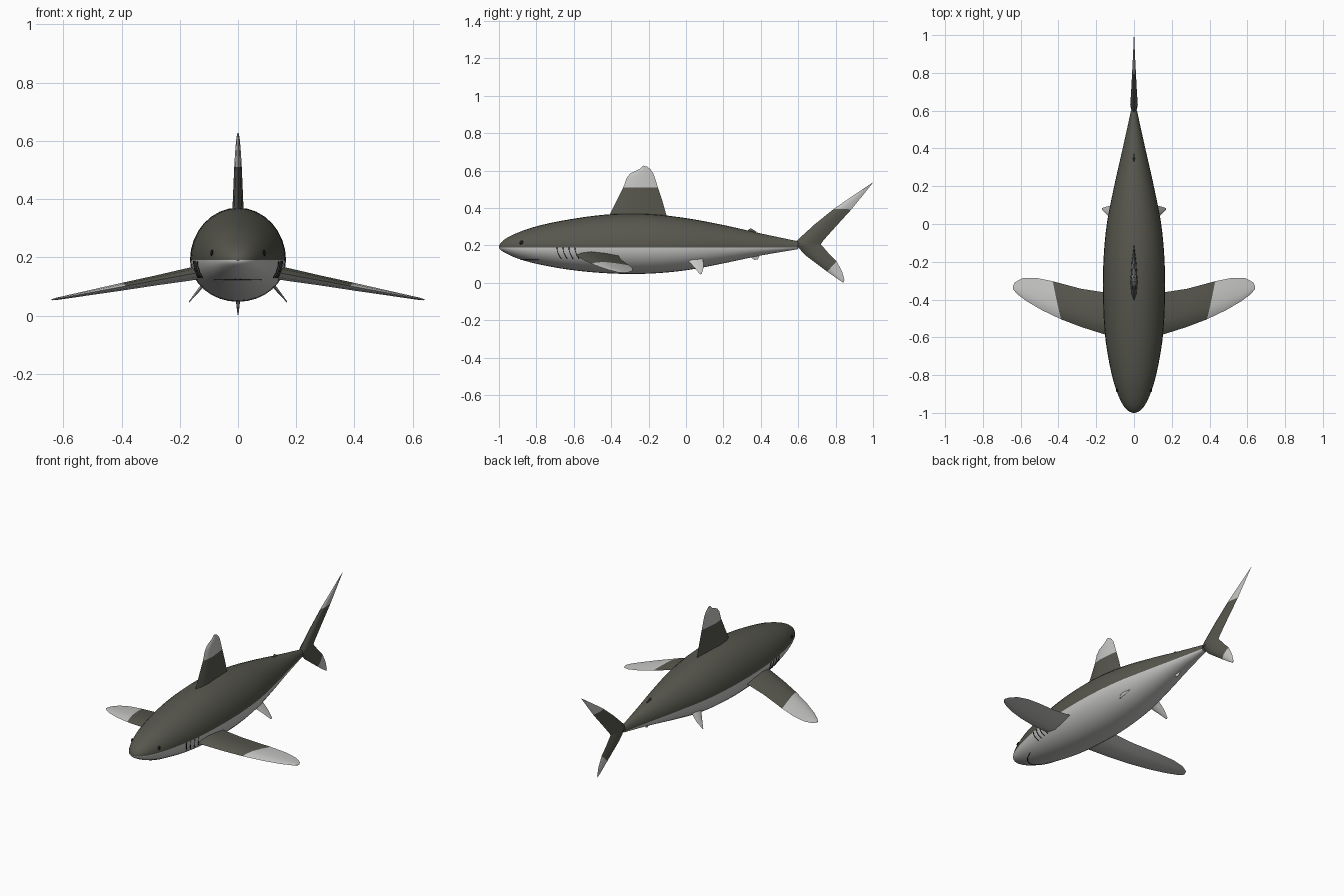
import bpy, bmesh, math
from mathutils import Vector

if "Cube" in bpy.data.objects:
    bpy.data.objects.remove(bpy.data.objects["Cube"])


def material(name, rgb):
    m = bpy.data.materials.new(name)
    m.diffuse_color = (*rgb, 1)
    m.use_nodes = True
    m.node_tree.nodes["Principled BSDF"].inputs["Base Color"].default_value = m.diffuse_color
    return m


DARK = material("dark olive grey", (0.095, 0.095, 0.076))
LIGHT = material("pale grey", (0.56, 0.56, 0.55))
BLACK = material("near black", (0.012, 0.012, 0.012))
MID = 0.19   # height of the line between back and belly

# Body profile: y, half width, top z, bottom z
PROFILE = [(-1, 0, .19, .19), (-.97, .05, .232, .162), (-.9, .086, .268, .13),
           (-.8, .117, .302, .102), (-.6, .152, .343, .067), (-.4, .164, .367, .05),
           (-.2, .162, .368, .049), (0, .144, .346, .067), (.2, .105, .309, .104),
           (.4, .06, .264, .146), (.6, .016, .222, .18)]
S = [math.sqrt(p[0] + 1) for p in PROFILE]


def body_at(y):
    """Half width, top and bottom of the body, smoothly interpolated."""
    s = math.sqrt(max(y + 1, 0))
    i = max(k for k in range(len(S) - 1) if S[k] <= s + 1e-9 or k == 0)
    h = S[i + 1] - S[i]
    t = min((s - S[i]) / h, 1)

    def slope(k, c):
        a, b = max(k - 1, 0), min(k + 1, len(S) - 1)
        return (PROFILE[b][c] - PROFILE[a][c]) / (S[b] - S[a])

    return [(2*t**3 - 3*t*t + 1) * PROFILE[i][c] + (t**3 - 2*t*t + t) * h * slope(i, c)
            + (3*t*t - 2*t**3) * PROFILE[i + 1][c] + (t**3 - t*t) * h * slope(i + 1, c)
            for c in (1, 2, 3)]


def surface_x(y, z):
    w, top, bot = body_at(y)
    r = (z - MID) / ((top - MID) if z > MID else (MID - bot))
    return w * math.sqrt(max(0, 1 - r * r))


def finish(name, bm, mats, angle=40):
    bmesh.ops.recalc_face_normals(bm, faces=bm.faces)
    me = bpy.data.meshes.new(name)
    bm.to_mesh(me)
    bm.free()
    for m in mats:
        me.materials.append(m)
    me.polygons.foreach_set("use_smooth", [True] * len(me.polygons))
    me.set_sharp_from_angle(angle=math.radians(angle))
    ob = bpy.data.objects.new(name, me)
    bpy.context.collection.objects.link(ob)
    return ob


def loft(bm, rings):
    """Skin closed rings of points, capping both ends."""
    vs = [[bm.verts.new(p) for p in r] for r in rings]
    n = len(vs[0])
    faces = [[bm.faces.new((a[j], a[(j + 1) % n], b[(j + 1) % n], b[j]))
              for j in range(n)] for a, b in zip(vs, vs[1:])]
    caps = [bm.faces.new(vs[0]), bm.faces.new(vs[-1])]
    return faces, caps


# Body: dark back above the middle line, pale belly below
bm = bmesh.new()
N, ROWS = 32, 48
rings = []
for i in range(ROWS + 1):
    y = (0.02 + (S[-1] - 0.02) * i / ROWS) ** 2 - 1
    w, top, bot = body_at(y)
    ring = []
    for j in range(N):
        a = 2 * math.pi * j / N
        h = top - MID if j <= N // 2 else MID - bot
        ring.append((w * math.cos(a), y, MID + h * math.sin(a)))
    rings.append(ring)
loft(bm, rings)
for f in bm.faces:
    f.material_index = 0 if f.calc_center_median().z > MID else 1
finish("body", bm, [DARK, LIGHT], 60)


def fin(name, sections, thick_dir, tip_from=99, pale_below=False, mats=(DARK, LIGHT)):
    """Lens-shaped fin; sections hold leading point, trailing point, half thickness."""
    bm = bmesh.new()
    d = Vector(thick_dir).normalized()
    shape = [(0, 0), (.12, .65), (.35, 1), (.7, .6), (1, 0), (.7, -.6), (.35, -1), (.12, -.65)]
    rings = [[Vector(a).lerp(Vector(b), u) + d * v * t for u, v in shape]
             for a, b, t in sections]
    strips, caps = loft(bm, rings)
    for i, strip in enumerate(strips):
        for j, f in enumerate(strip):
            f.material_index = int(i >= tip_from or (pale_below and j >= 4))
    caps[1].material_index = int(tip_from < 99)
    return finish(name, bm, mats, 50)


def upright(rows):
    """Fin sections in the centre plane from (y, z, y, z, half thickness)."""
    return [((0, a, b), (0, c, e), t) for a, b, c, e, t in rows]


# Dorsal fins, anal fin and tail
fin("dorsal_fin", upright([
    (-.42, .34, -.10, .34, .021), (-.405, .37, -.107, .37, .019), (-.37, .44, -.127, .44, .016),
    (-.335, .51, -.15, .51, .013), (-.318, .56, -.166, .56, .01), (-.298, .585, -.175, .585, .008),
    (-.25, .607, -.19, .607, .006), (-.23, .627, -.205, .62, .003)]), (1, 0, 0), 3)
fin("second_dorsal_fin", upright([
    (.30, .255, .365, .25, .006), (.325, .277, .375, .272, .005), (.345, .292, .382, .27, .002)]),
    (1, 0, 0))
fin("anal_fin", upright([
    (.31, .18, .385, .17, .006), (.335, .148, .395, .148, .005), (.365, .122, .385, .126, .002)]),
    (1, 0, 0), mats=(LIGHT, LIGHT))
fin("tail_upper_lobe", upright([
    (.582, .2, .72, .205, .02), (.592, .225, .733, .225, .019), (.685, .31, .80, .30, .014),
    (.79, .395, .885, .393, .009), (.88, .457, .935, .455, .005), (.995, .534, 1, .536, .001)]),
    (1, 0, 0), 3)
fin("tail_lower_lobe", upright([
    (.582, .21, .72, .207, .02), (.635, .15, .765, .155, .015), (.755, .06, .805, .115, .009),
    (.80, .028, .835, .06, .006), (.842, 0, .847, .015, .002)]), (1, 0, 0), 2)

# Paired fins
PECTORAL = [(.10, -.60, .10, -.35, .024), (.17, -.58, .17, -.36, .022),
            (.28, -.545, .28, -.343, .017), (.385, -.505, .43, -.303, .013),
            (.49, -.455, .52, -.285, .009), (.57, -.408, .59, -.287, .006),
            (.62, -.37, .63, -.308, .004), (.64, -.345, .64, -.328, .002)]


def droop(x):
    return .145 - .185 * (x - .15)


for side, s in (("right", 1), ("left", -1)):
    fin(side + "_pectoral_fin",
        [((s * a, b, droop(a)), (s * c, e, droop(c)), t) for a, b, c, e, t in PECTORAL],
        (s * .18, 0, 1), 3, True)
    fin(side + "_pelvic_fin",
        [((s * .10, .0, .13), (s * .10, .09, .13), .008),
         ((s * .135, .04, .087), (s * .135, .095, .087), .005),
         ((s * .168, .075, .045), (s * .168, .085, .05), .001)],
        (s * .76, 0, .65), mats=(LIGHT, LIGHT))


def line(name, pts, r=.0025):
    """Thin dark line lying on the skin."""
    bm = bmesh.new()
    pts = [Vector(p) for p in pts]
    rings = []
    for i, p in enumerate(pts):
        t = (pts[min(i + 1, len(pts) - 1)] - pts[max(i - 1, 0)]).normalized()
        u = t.orthogonal().normalized() if i == 0 else (u - t * u.dot(t)).normalized()
        v = t.cross(u)
        rings.append([p + r * (u * math.cos(k * math.pi / 2) + v * math.sin(k * math.pi / 2))
                      for k in range(4)])
    loft(bm, rings)
    finish(name, bm, [BLACK], 100)


# Gill slits and eyes
for side, s in (("right", 1), ("left", -1)):
    for g in range(4):
        pts = []
        for k in range(7):
            t = k / 6
            y, z = -.69 + g * .032 + .022 * t * t, .188 - .058 * t
            pts.append((s * surface_x(y, z), y, z))
        line(f"{side}_gill_slit_{g + 1}", pts)
    bm = bmesh.new()
    bmesh.ops.create_uvsphere(bm, u_segments=12, v_segments=8, radius=.011)
    bmesh.ops.scale(bm, vec=(.5, 1, 1), verts=bm.verts)
    bmesh.ops.translate(bm, vec=(s * surface_x(-.88, .215), -.88, .215), verts=bm.verts)
    finish(side + "_eye", bm, [BLACK])

# Mouth: level line under the snout
mouth = []
for k in range(17):
    x, z = -.08 + .01 * k, .124
    lo, hi = -.97, -.6
    for _ in range(30):
        y = (lo + hi) / 2
        lo, hi = (y, hi) if surface_x(y, z) < abs(x) + .002 else (lo, y)
    mouth.append((x, hi, z))
line("mouth", mouth)
